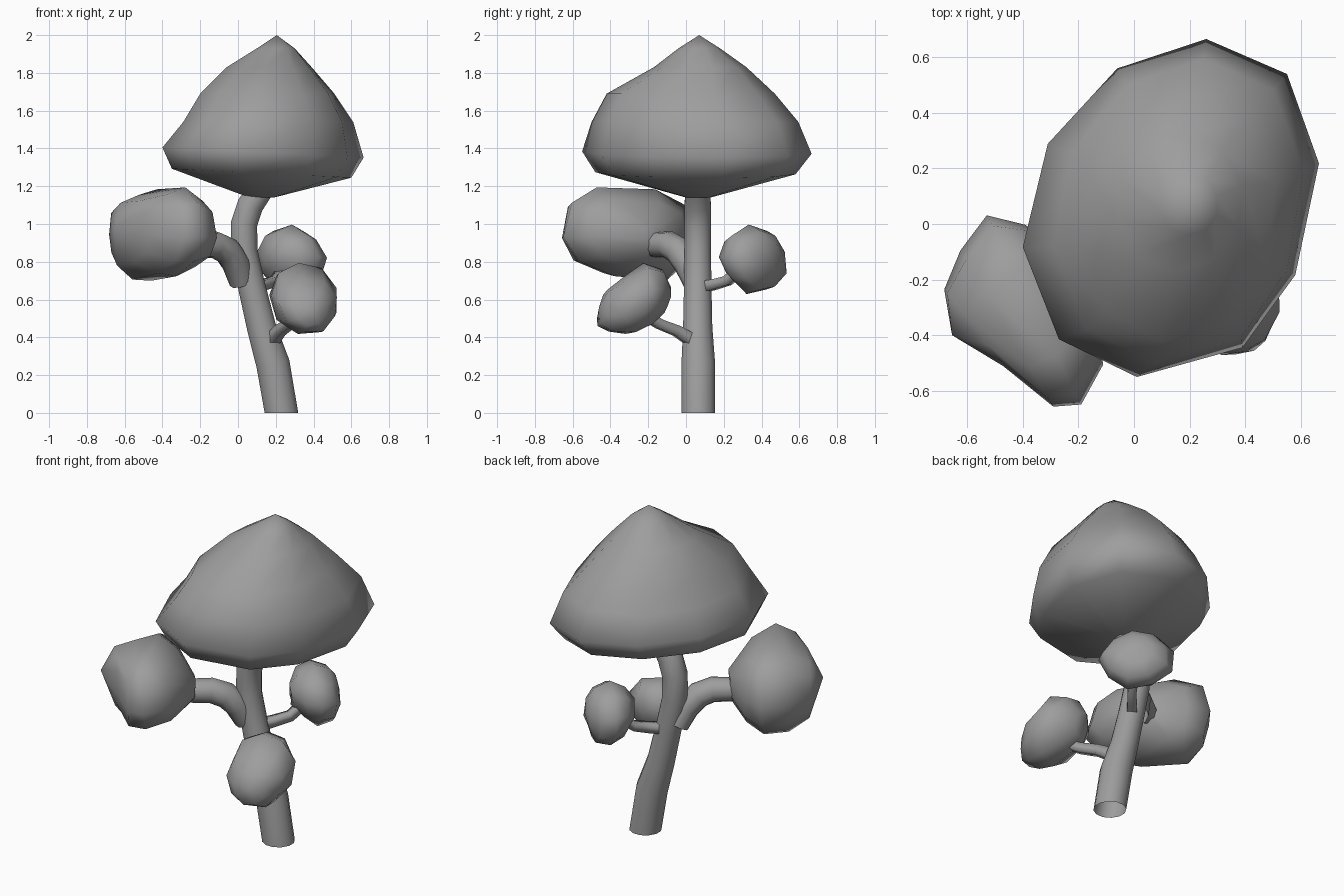
import bpy, bmesh, math, random
from mathutils import Vector

if "Cube" in bpy.data.objects:
    bpy.data.objects.remove(bpy.data.objects["Cube"])

random.seed(4)
Z = Vector((0, 0, 1))
GREY = bpy.data.materials.new("dark_grey")
GREY.diffuse_color = (0.34, 0.34, 0.34, 1)
GREY.use_nodes = True
GREY.node_tree.nodes["Principled BSDF"].inputs["Base Color"].default_value = GREY.diffuse_color


def loft(name, rings, tip=None, close_start=False):
    """Skin a list of vertex rings; optionally finish in a pointed tip."""
    bm = bmesh.new()
    loops = [[bm.verts.new(p) for p in r] for r in rings]
    n = len(loops[0])
    for a, b in zip(loops, loops[1:]):
        for i in range(n):
            j = (i + 1) % n
            bm.faces.new((a[i], a[j], b[j], b[i]))
    if tip is not None:
        t = bm.verts.new(tip)
        for i in range(n):
            bm.faces.new((loops[-1][i], loops[-1][(i + 1) % n], t))
    if close_start:
        bm.faces.new(loops[0][::-1])
    bmesh.ops.recalc_face_normals(bm, faces=bm.faces)
    for f in bm.faces:
        f.smooth = True
    me = bpy.data.meshes.new(name)
    bm.to_mesh(me)
    bm.free()
    me.materials.append(GREY)
    ob = bpy.data.objects.new(name, me)
    bpy.context.collection.objects.link(ob)
    return ob


def tube(name, path, sides, side_axis):
    """Bent limb through (x, y, z, radius) points."""
    pts = [Vector(p[:3]) for p in path]
    rings = []
    for k, p in enumerate(pts):
        t = (pts[min(k + 1, len(pts) - 1)] - pts[max(k - 1, 0)]).normalized()
        if side_axis == 'Y' and k == 0:
            t = Z.copy()                      # trunk is cut flat at the ground
        u = Vector((0, 1, 0)) if side_axis == 'Y' else Z.cross(t).normalized()
        v = t.cross(u).normalized()
        r = path[k][3]
        rings.append([p + r * (math.cos(a) * u + math.sin(a) * v)
                      for a in (math.tau * (i + 0.5) / sides for i in range(sides))])
    return loft(name, rings)


def unit(outline):
    """Rescale an outline so it spans -1..1 both ways."""
    lo = [min(p[k] for p in outline) for k in (0, 1)]
    hi = [max(p[k] for p in outline) for k in (0, 1)]
    return [tuple((2 * p[k] - lo[k] - hi[k]) / (hi[k] - lo[k]) for k in (0, 1)) for p in outline]


def crown(name, base, axis, rings, tip, jitter=0.0, sides=10, tilt_v=0.0, outline=None):
    """Foliage: rings are (height, u0, u1, v0, v1, tilt, outline share) along axis."""
    base, d = Vector(base), Vector(axis).normalized()
    u = Vector((1, 0, 0)) if abs(d.z) > 0.9 else Z.cross(d).normalized()
    v = d.cross(u)
    ang = [math.radians(16) + math.tau * i / sides for i in range(sides)]
    regular = unit([(math.cos(a), math.sin(a)) for a in ang])
    shaped = unit(outline) if outline else regular
    out = []
    for h, u0, u1, v0, v1, tilt, share in rings:
        loop = []
        for p, q in zip(regular, shaped):
            k = 1 + random.uniform(-jitter, jitter)
            pu = (u0 + u1) / 2 + (u1 - u0) / 2 * (p[0] + share * (q[0] - p[0])) * k
            pv = (v0 + v1) / 2 + (v1 - v0) / 2 * (p[1] + share * (q[1] - p[1])) * k
            hh = h + tilt * pu + tilt_v * pv + random.uniform(-jitter, jitter) * 0.15
            loop.append(base + u * pu + v * pv + d * hh)
        out.append(loop)
    h, pu, pv = tip
    return loft(name, out, base + u * pu + v * pv + d * h, True)


# Trunk
tube("trunk", [(0.23, 0.065, 0, 0.092), (0.185, 0.065, 0.26, 0.092), (0.125, 0.062, 0.45, 0.08),
               (0.07, 0.062, 0.68, 0.075), (0.032, 0.062, 0.86, 0.073), (0.032, 0.062, 1.0, 0.073),
               (0.065, 0.062, 1.1, 0.072), (0.12, 0.062, 1.18, 0.068)], 12, 'Y')

# Branches
tube("large_branch", [(0.02, 0.05, 0.69, 0.065), (-0.01, 0.01, 0.79, 0.075), (-0.06, -0.04, 0.86, 0.075),
                      (-0.12, -0.09, 0.89, 0.073), (-0.23, -0.17, 0.89, 0.068)], 9, 'Z')
tube("front_branch", [(0.18, 0.03, 0.385, 0.045), (0.22, -0.05, 0.435, 0.038),
                      (0.27, -0.14, 0.47, 0.035), (0.32, -0.24, 0.53, 0.035)], 4, 'Z')
tube("back_branch", [(0.08, 0.08, 0.665, 0.042), (0.14, 0.15, 0.68, 0.037),
                     (0.2, 0.22, 0.70, 0.035), (0.25, 0.3, 0.77, 0.035)], 4, 'Z')

# Main crown
rim = [(0.665, 0.22), (0.55, 0.54), (0.26, 0.665), (-0.06, 0.56), (-0.31, 0.29),
       (-0.4, -0.08), (-0.27, -0.41), (0.01, -0.545), (0.39, -0.44), (0.58, -0.18)]
crown("main_crown", (0, 0, 0), Z,
      [(1.14, 0.06, 0.19, 0.0, 0.13, 0, 0), (1.275, -0.35, 0.6, -0.48, 0.58, -0.05, 1),
       (1.385, -0.4, 0.665, -0.55, 0.665, -0.05, 1), (1.54, -0.29, 0.61, -0.5, 0.595, 0, 0.8),
       (1.69, -0.2, 0.51, -0.42, 0.47, 0, 0.5), (1.83, -0.06, 0.39, -0.17, 0.32, 0, 0.3),
       (1.93, 0.1, 0.3, -0.04, 0.18, 0, 0)], (2.0, 0.205, 0.07), outline=rim)

# Large side crown
side_rim = [(0.37, 0.0), (0.32, 0.18), (0.18, 0.26), (-0.15, 0.25), (-0.32, 0.17),
            (-0.36, 0.0), (-0.33, -0.14), (-0.22, -0.24), (0.08, -0.21), (0.28, -0.13)]
crown("left_crown", (-0.165, -0.15, 0.93), (-0.78, -0.6, 0),
      [(0.02, -0.07, 0.07, -0.08, 0.06, 0, 1), (0.13, -0.26, 0.31, -0.18, 0.19, 0.15, 1),
       (0.25, -0.36, 0.375, -0.235, 0.26, 0.2, 1), (0.37, -0.32, 0.33, -0.22, 0.23, 0.12, 1),
       (0.46, -0.25, 0.10, -0.15, 0.19, 0.0, 1)], (0.54, -0.1, 0.06), 0.02, outline=side_rim)

# Small crowns
crown("front_crown", (0.30, -0.10, 0.585), (0.22, -0.85, 0.04),
      [(0.0, -0.07, 0.06, -0.06, 0.08, 0, 0), (0.07, -0.15, 0.15, -0.12, 0.175, 0, 0),
       (0.17, -0.18, 0.19, -0.17, 0.21, -0.05, 0), (0.27, -0.16, 0.16, -0.17, 0.12, -0.05, 0),
       (0.34, -0.10, 0.09, -0.14, 0.05, 0, 0)], (0.37, 0, -0.04), 0.06, 9, -0.18)
crown("back_crown", (0.18, 0.25, 0.81), (0.68, 0.72, 0.05),
      [(0.0, -0.07, 0.06, -0.05, 0.07, 0, 0), (0.06, -0.17, 0.16, -0.13, 0.14, 0, 0),
       (0.14, -0.205, 0.20, -0.18, 0.175, 0, 0), (0.22, -0.18, 0.17, -0.17, 0.15, 0, 0),
       (0.26, -0.10, 0.09, -0.09, 0.09, 0, 0)], (0.28, 0, 0), 0.06, 9)
